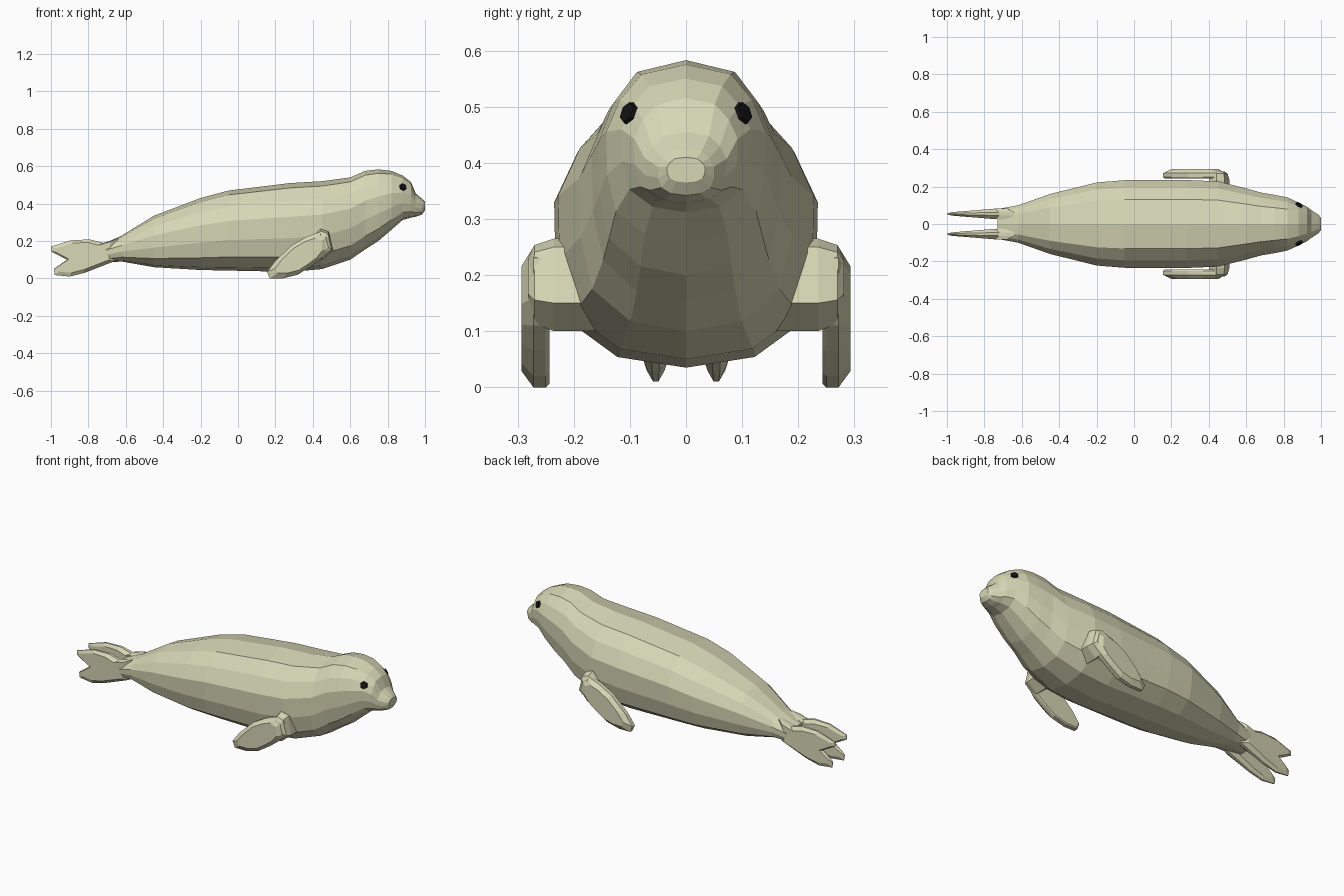
import bpy, bmesh
from mathutils import Vector
from mathutils.bvhtree import BVHTree

if "Cube" in bpy.data.objects:
    bpy.data.objects.remove(bpy.data.objects["Cube"])


def material(name, color):
    m = bpy.data.materials.new(name)
    m.diffuse_color = color
    m.use_nodes = True
    m.node_tree.nodes["Principled BSDF"].inputs["Base Color"].default_value = m.diffuse_color
    return m


SKIN = material("pale_fur", (0.68, 0.68, 0.47, 1))
BLACK = material("eye_black", (0.006, 0.006, 0.006, 1))


def loft(bm, rings):
    """Join equal closed rings into a capped skin."""
    vr = [[bm.verts.new(p) for p in r] for r in rings]
    n = len(vr[0])
    for a, b in zip(vr, vr[1:]):
        for i in range(n):
            j = (i + 1) % n
            bm.faces.new((a[i], a[j], b[j], b[i]))
    bm.faces.new(vr[0])
    bm.faces.new(vr[-1])
    bmesh.ops.recalc_face_normals(bm, faces=bm.faces)


def finish(bm, name, mat):
    me = bpy.data.meshes.new(name)
    bm.to_mesh(me)
    me.materials.append(mat)
    ob = bpy.data.objects.new(name, me)
    bpy.context.collection.objects.link(ob)
    return ob


def ring(profile, scale, y):
    """Side profile (x, z) shrunk about its centre, placed at y or y(x)."""
    cx = sum(p[0] for p in profile) / len(profile)
    cz = sum(p[1] for p in profile) / len(profile)
    pts = []
    for x, z in profile:
        x, z = cx + (x - cx) * scale, cz + (z - cz) * scale
        pts.append((x, y(x) if callable(y) else y, z))
    return pts


# Body and head: x, bottom, top, half width
stations = [
    (-0.73, 0.085, 0.18, 0.080), (-0.62, 0.09, 0.23, 0.100),
    (-0.45, 0.06, 0.335, 0.160), (-0.20, 0.045, 0.43, 0.222),
    (-0.05, 0.042, 0.47, 0.234), (0.28, 0.035, 0.51, 0.235),
    (0.45, 0.05, 0.52, 0.228), (0.60, 0.10, 0.54, 0.190),
    (0.68, 0.155, 0.575, 0.168), (0.75, 0.20, 0.583, 0.156),
    (0.82, 0.26, 0.575, 0.142), (0.88, 0.312, 0.55, 0.115),
    (0.925, 0.325, 0.515, 0.092), (0.95, 0.33, 0.455, 0.073),
    (0.985, 0.342, 0.425, 0.050), (1.00, 0.365, 0.41, 0.034),
]
half = [(0, 1), (0.56, 0.945), (0.83, 0.80), (1, 0.62),
        (0.99, 0.38), (0.88, 0.17), (0.52, 0.04), (0, 0)]
section = half + [(-y, z) for y, z in half[-2:0:-1]]
bm = bmesh.new()
loft(bm, [[(x, w * u, lo + (hi - lo) * v) for u, v in section]
          for x, lo, hi, w in stations])
surface = BVHTree.FromBMesh(bm)
finish(bm, "body", SKIN)

# Side profiles of the flippers
tail = [(-0.64, 0.215), (-0.72, 0.19), (-0.79, 0.208), (-0.89, 0.205),
        (-1.0, 0.17), (-1.0, 0.145), (-0.915, 0.10), (-0.985, 0.05),
        (-0.98, 0.018), (-0.90, 0.01), (-0.82, 0.03), (-0.66, 0.092)]
paddle = [(0.44, 0.25), (0.485, 0.23), (0.49, 0.16), (0.45, 0.11),
          (0.39, 0.065), (0.32, 0.02), (0.24, 0.0), (0.17, 0.0),
          (0.155, 0.035), (0.20, 0.095), (0.29, 0.18), (0.37, 0.225)]
shoulder = [(0.40, 0.22), (0.44, 0.265), (0.485, 0.25),
            (0.51, 0.15), (0.45, 0.10), (0.40, 0.14)]

for s, side in ((-1, "right"), (1, "left")):
    # Rear flipper tapers in thickness towards its tip
    def offset(k):
        return lambda x: s * (0.054 + k * (0.007 + 0.023 * max(0, min(1, (x + 1) / 0.28))))
    bm = bmesh.new()
    loft(bm, [ring(tail, 0.82, offset(-1)), ring(tail, 1, offset(-0.3)),
              ring(tail, 1, offset(0.3)), ring(tail, 0.82, offset(1))])
    finish(bm, side + "_rear_flipper", SKIN)

    # Front paddle
    bm = bmesh.new()
    loft(bm, [ring(paddle, 0.94, s * 0.243), ring(paddle, 1, s * 0.25),
              ring(paddle, 1, s * 0.272), ring(paddle, 0.75, s * 0.293)])
    finish(bm, side + "_front_flipper", SKIN)

    # Shoulder joining the paddle to the body
    bm = bmesh.new()
    loft(bm, [ring(shoulder, 1.0, s * 0.14), ring(shoulder, 1, s * 0.235),
              ring(shoulder, 0.85, s * 0.27), ring(shoulder, 0.55, s * 0.282)])
    finish(bm, side + "_shoulder", SKIN)

    # Eye: flat hexagon seated on the head surface
    hit, normal, _, _ = surface.ray_cast(Vector((0.882, s, 0.488)), Vector((0, -s, 0)))
    bm = bmesh.new()
    bmesh.ops.create_cone(bm, cap_ends=True, segments=6, radius1=0.023,
                          radius2=0.019, depth=0.014)
    eye = finish(bm, side + "_eye", BLACK)
    eye.location = hit
    eye.rotation_euler = normal.to_track_quat('Z', 'Y').to_euler()
